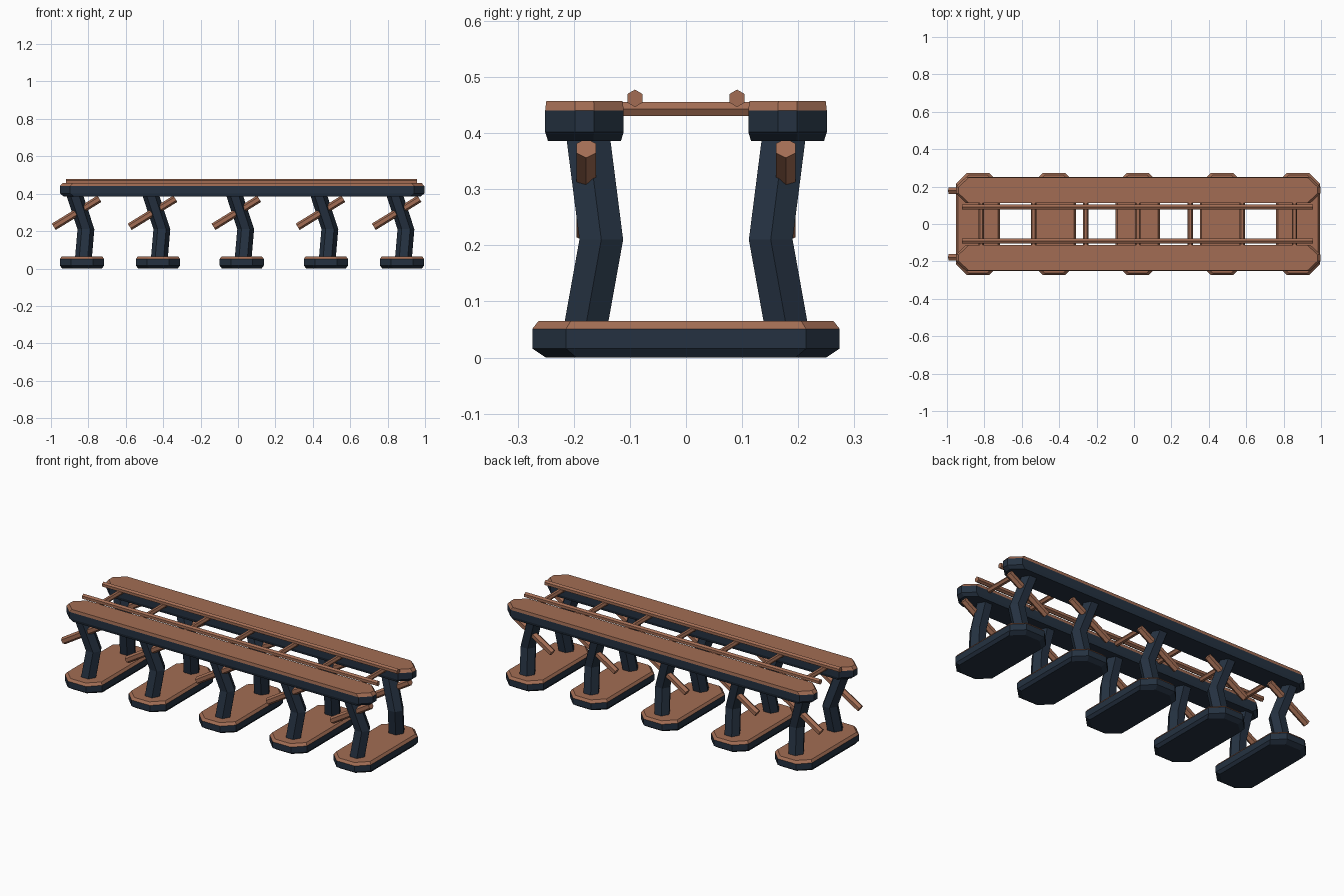
import bpy
import bmesh
from math import cos, sin, radians
from mathutils import Vector, Matrix

if "Cube" in bpy.data.objects:
    bpy.data.objects.remove(bpy.data.objects["Cube"], do_unlink=True)


def make_material(name, color):
    mat = bpy.data.materials.new(name)
    mat.use_nodes = True
    mat.diffuse_color = color
    mat.node_tree.nodes["Principled BSDF"].inputs["Base Color"].default_value = color
    return mat


navy = make_material("dark navy", (0.018, 0.031, 0.052, 1))
copper = make_material("copper brown", (0.36, 0.152, 0.088, 1))


def finish(name, bm, mats):
    bmesh.ops.recalc_face_normals(bm, faces=bm.faces)
    mesh = bpy.data.meshes.new(name)
    bm.to_mesh(mesh)
    bm.free()
    for mat in mats:
        mesh.materials.append(mat)
    obj = bpy.data.objects.new(name, mesh)
    bpy.context.collection.objects.link(obj)
    return obj


def loft(bm, rings):
    """Skin equal-sized point rings and cap both ends."""
    rows = [[bm.verts.new(p) for p in ring] for ring in rings]
    for low, high in zip(rows, rows[1:]):
        n = len(low)
        for i in range(n):
            j = (i + 1) % n
            bm.faces.new((low[i], low[j], high[j], high[i]))
    bm.faces.new(rows[0])
    bm.faces.new(rows[-1])


def slab(name, center, half, cut, layers, cap_z):
    """Clipped-corner slab; layers are (z, x inset, y inset)."""
    bm = bmesh.new()
    rings = []
    for z, ix, iy in layers:
        hx, hy = half[0] - ix, half[1] - iy
        cx, cy = cut[0], cut[1] * hy / half[1]
        quarter = [(hx, hy - cy), (hx - cx, hy)]
        ring = quarter + [(-x, y) for x, y in reversed(quarter)]
        ring += [(-x, -y) for x, y in ring]
        rings.append([(center[0] + x, center[1] + y, z) for x, y in ring])
    loft(bm, rings)
    # Copper covers everything above the cap line
    for face in bm.faces:
        face.material_index = int(face.calc_center_median().z > cap_z)
    return finish(name, bm, [navy, copper])


def rod(name, start, end, radius, turn=0):
    """Six-sided bar between two points."""
    start, end = Vector(start), Vector(end)
    axis = end - start
    bm = bmesh.new()
    side = axis.cross(Vector((0, 0, 1))).normalized()
    up = side.cross(axis).normalized()
    ring = [radius * (up * cos(radians(60 * i + turn)) + side * sin(radians(60 * i + turn)))
            for i in range(6)]
    loft(bm, [[start + p for p in ring], [end + p for p in ring]])
    return finish(name, bm, [copper])


def leg(name, x, side):
    """Bent six-sided post."""
    path = [(0.008, 0.178, 0.06), (0.021, 0.151, 0.21), (-0.038, 0.174, 0.39)]
    bm = bmesh.new()
    loft(bm, [[(x + dx + 0.045 * cos(radians(60 * i)),
                side * y + 0.045 * sin(radians(60 * i)), z) for i in range(6)]
              for dx, y, z in path])
    return finish(name, bm, [navy])


sides = (("left_row", 1), ("right_row", -1))

# Long top beams and the rails beside them
for label, s in sides:
    slab(f"beam_{label}", (0.022, s * 0.181), (0.975, 0.07), (0.055, 0.053),
         [(0.386, 0.02, 0.005), (0.402, 0, 0), (0.44, 0, 0), (0.457, 0.015, 0.002)], 0.441)
    rod(f"rail_{label}", (-0.92, s * 0.091, 0.462), (0.957, s * 0.091, 0.462), 0.0155)

# Rungs between the beams
for i in range(7):
    x = -0.816 + 0.279 * i
    rod(f"rung_{i + 1}", (x, -0.13, 0.443), (x, 0.13, 0.443), 0.0145, 30)

# Feet with their legs and slanted braces
for i, x in enumerate((-0.834, -0.428, 0.02, 0.47, 0.877)):
    slab(f"foot_{i + 1}", (x, 0), (0.118, 0.274), (0.06, 0.06),
         [(0.002, 0.012, 0.024), (0.016, 0, 0), (0.051, 0, 0), (0.065, 0.01, 0.011)], 0.052)
    for label, s in sides:
        leg(f"leg_{label}_{i + 1}", x, s)
        rod(f"brace_{label}_{i + 1}", (x - 0.151, s * 0.178, 0.223),
            (x + 0.093, s * 0.178, 0.373), 0.02)

# Rest the feet on the ground
for obj in bpy.context.collection.objects:
    if obj.name.startswith("foot_"):
        for v in obj.data.vertices:
            if v.co.z < 0.01:
                v.co.z = 0
